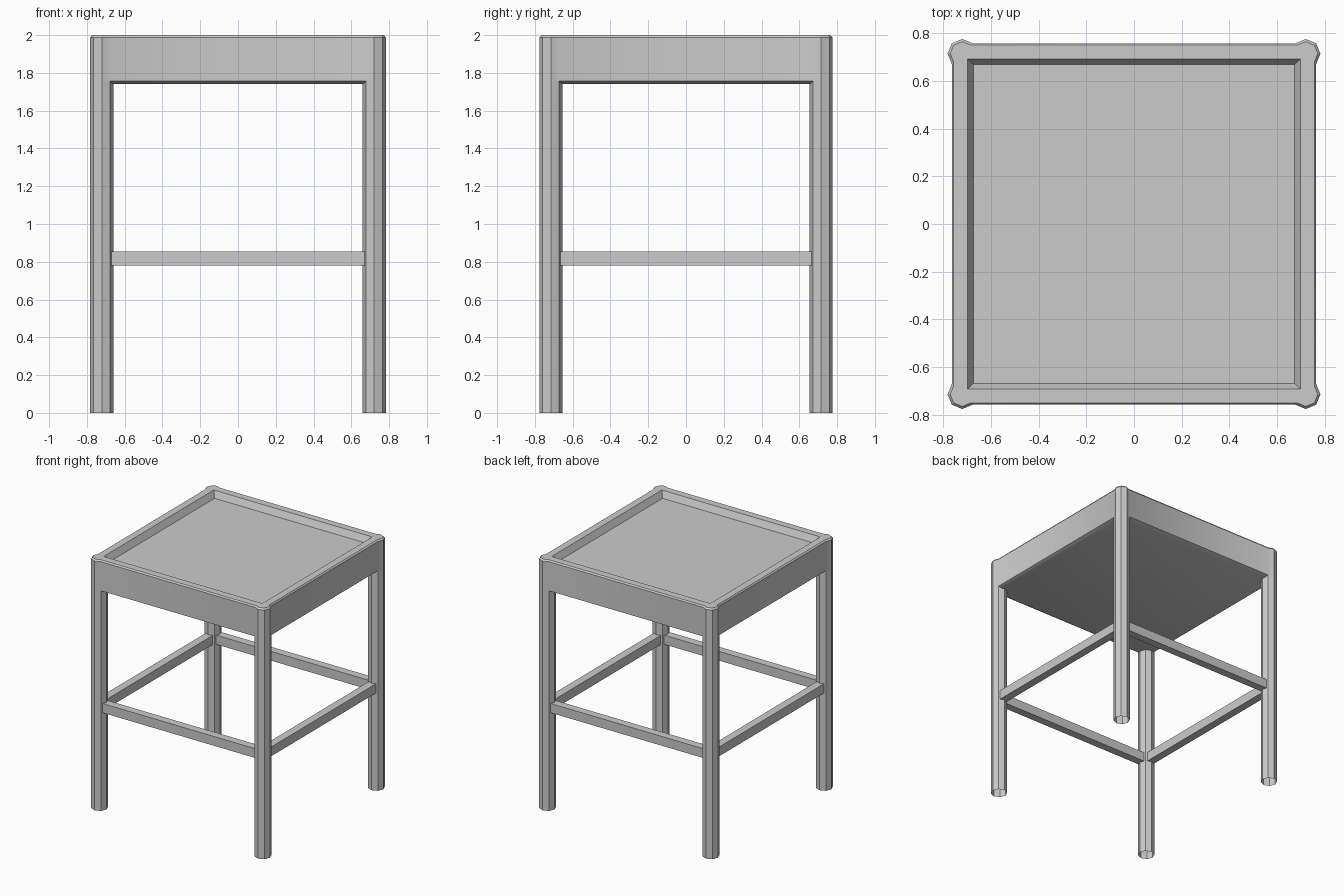
import bpy, bmesh
from math import cos, sin, radians

if "Cube" in bpy.data.objects:
    bpy.data.objects.remove(bpy.data.objects["Cube"])

CX, CY, R = 0.721, 0.715, 0.0615   # leg centre and radius
HX, HY = 0.7645, 0.7585            # outer half size of the apron
Z_APRON = 1.756


def finish(name, bm):
    bmesh.ops.recalc_face_normals(bm, faces=bm.faces)
    mesh = bpy.data.meshes.new(name)
    bm.to_mesh(mesh)
    bm.free()
    obj = bpy.data.objects.new(name, mesh)
    bpy.context.collection.objects.link(obj)
    return obj


CORNERS = [(1, 1), (-1, 1), (-1, -1), (1, -1)]


def outline(bm, r, z):
    """Apron outline: each corner swells out as five octagon points."""
    ring = []
    for k, (sx, sy) in enumerate(CORNERS):
        for i in range(5):
            a = radians(-45 + 45 * i + 90 * k)
            ring.append(bm.verts.new((sx * CX + r * cos(a), sy * CY + r * sin(a), z)))
    return ring


def rectangle(bm, inset, z):
    return [bm.verts.new((sx * (HX - inset), sy * (HY - inset), z)) for sx, sy in CORNERS]


def bridge(bm, a, b):
    n = len(a)
    for i in range(n):
        j = (i + 1) % n
        bm.faces.new((a[i], a[j], b[j], b[i]))


def fan(bm, ring, rect):
    """Join the 20-point outline to a 4-point rectangle."""
    for k in range(4):
        c = ring[5 * k:5 * k + 5]
        for i in range(4):
            bm.faces.new((c[i], c[i + 1], rect[k]))
        n = (k + 1) % 4
        bm.faces.new((c[4], ring[5 * n], rect[n], rect[k]))


# Seat: apron frame with a rounded top edge and a recessed panel
bm = bmesh.new()
low = outline(bm, R, Z_APRON)
high = outline(bm, R, 1.988)
top = outline(bm, R - 0.011, 2.0)
rim = rectangle(bm, 0.065, 2.0)
panel = rectangle(bm, 0.09, 1.95)
under = rectangle(bm, 0.03, 1.742)
bridge(bm, low, high)
bridge(bm, high, top)
fan(bm, top, rim)
bridge(bm, rim, panel)
bm.faces.new(panel)
fan(bm, low, under)
bm.faces.new(under)
seat = finish("seat", bm)
bpy.context.view_layer.objects.active = seat
seat.select_set(True)
bpy.ops.object.shade_smooth_by_angle(angle=radians(30))

# Legs: open eight-sided tubes under the corners
for sx, sy in CORNERS:
    bm = bmesh.new()
    rings = [[bm.verts.new((sx * CX + R * cos(radians(45 * i)),
                            sy * CY + R * sin(radians(45 * i)), z)) for i in range(8)]
             for z in (0, Z_APRON)]
    bridge(bm, *rings)
    finish(f"{'back' if sy > 0 else 'front'}_{'right' if sx > 0 else 'left'}_leg", bm)


# Stretchers: flat rails between the legs
def rail(name, location, size):
    bpy.ops.mesh.primitive_cube_add(size=1, location=location)
    obj = bpy.context.object
    obj.name = name
    obj.scale = size


for s, fb, lr in ((-1, "front", "left"), (1, "back", "right")):
    rail(fb + "_stretcher", (0, s * CY, 0.817), (1.342, 0.064, 0.074))
    rail(lr + "_stretcher", (s * CX, 0, 0.817), (0.064, 1.33, 0.074))
